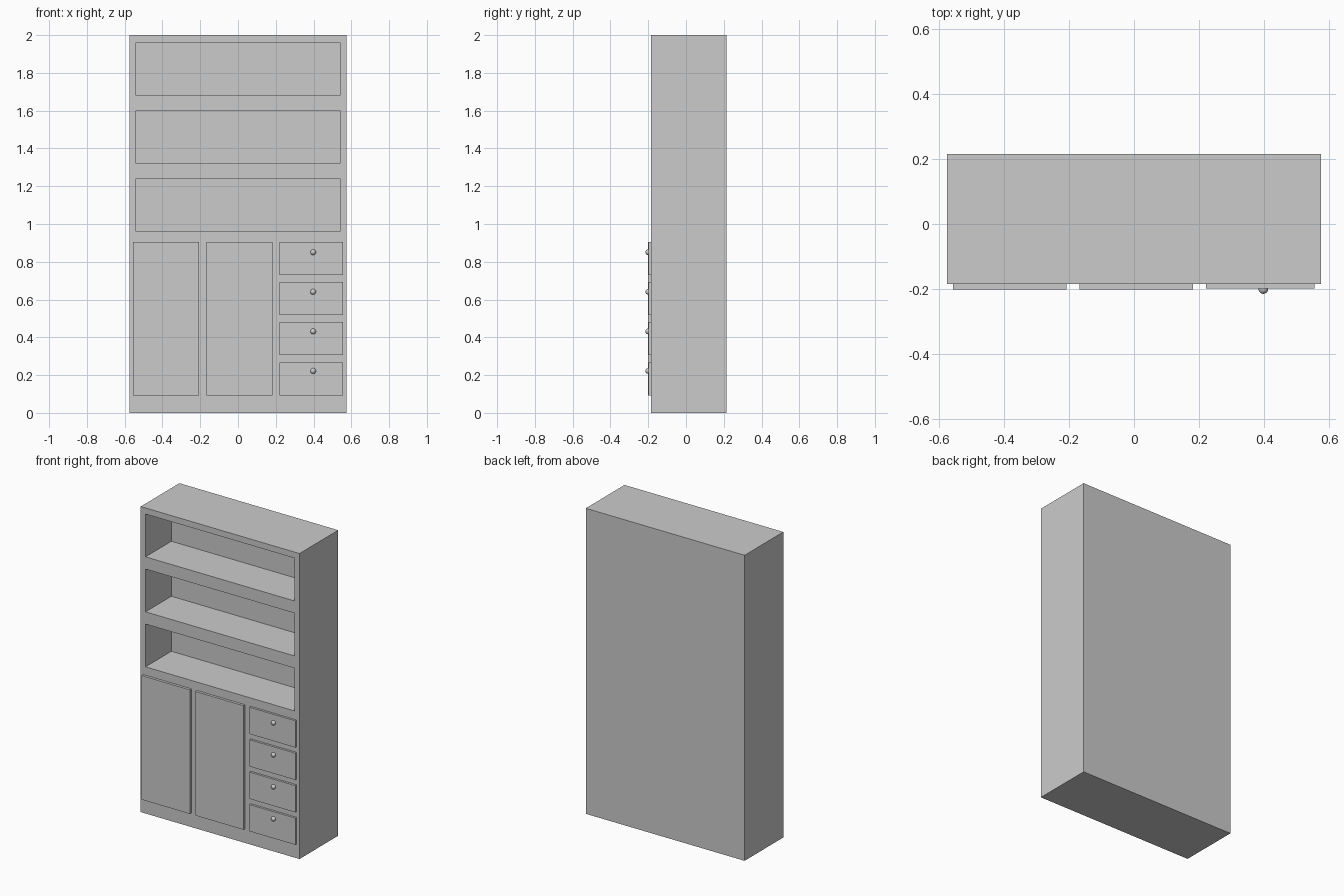
import bpy
import bmesh
from mathutils import Vector

cube = bpy.data.objects.get("Cube")
if cube:
    bpy.data.objects.remove(cube, do_unlink=True)

grey = bpy.data.materials.new("light_grey")
grey.use_nodes = True
colour = (0.6, 0.6, 0.6, 1)
grey.diffuse_color = colour
grey.node_tree.nodes["Principled BSDF"].inputs["Base Color"].default_value = colour

FRONT, BACK, HALF_WIDTH = -0.185, 0.215, 0.575
INNER_HALF, SHELF_HEIGHT, SHELF_DEPTH = 0.54, 0.28, 0.267
SHELF_FLOORS = (0.96, 1.32, 1.68)


def add_object(name, bm):
    mesh = bpy.data.meshes.new(name)
    bm.to_mesh(mesh)
    bm.free()
    mesh.materials.append(grey)
    obj = bpy.data.objects.new(name, mesh)
    bpy.context.collection.objects.link(obj)
    return obj


def box_mesh(low, high):
    low, high = Vector(low), Vector(high)
    bm = bmesh.new()
    bmesh.ops.create_cube(bm, size=1)
    for v in bm.verts:
        v.co = (low + high) / 2 + v.co * (high - low)
    return bm


def cut(bm, point, normal):
    geom = bm.verts[:] + bm.edges[:] + bm.faces[:]
    bmesh.ops.bisect_plane(bm, geom=geom, plane_co=point, plane_no=normal)


# Cabinet body, with shelf openings sunk into the front
bm = box_mesh((-HALF_WIDTH, FRONT, 0), (HALF_WIDTH, BACK, 2))
for x in (-INNER_HALF, INNER_HALF):
    cut(bm, (x, 0, 0), (1, 0, 0))
for z in SHELF_FLOORS:
    cut(bm, (0, 0, z), (0, 0, 1))
    cut(bm, (0, 0, z + SHELF_HEIGHT), (0, 0, 1))
bm.normal_update()
openings = []
for f in bm.faces:
    c = f.calc_center_median()
    if f.normal.y < -0.9 and abs(c.x) < INNER_HALF:
        if any(z < c.z < z + SHELF_HEIGHT for z in SHELF_FLOORS):
            openings.append(f)
bmesh.ops.inset_individual(bm, faces=openings, thickness=0, depth=-SHELF_DEPTH)
add_object("cabinet_body", bm)

# Two plain doors
for name, x in (("right_door", -0.557), ("middle_door", -0.168)):
    add_object(name, box_mesh((x, -0.202, 0.093), (x + 0.35, FRONT, 0.905)))

# Drawer fronts with round knobs
for i in range(4):
    z = 0.093 + 0.2123 * i
    add_object(f"drawer_{i + 1}", box_mesh((0.221, -0.199, z), (0.555, FRONT, z + 0.175)))
    bm = bmesh.new()
    bmesh.ops.create_uvsphere(bm, u_segments=20, v_segments=12, radius=0.015)
    for f in bm.faces:
        f.smooth = True
    knob = add_object(f"drawer_knob_{i + 1}", bm)
    knob.location = (0.398, -0.2, 0.222 + 0.2095 * i)
